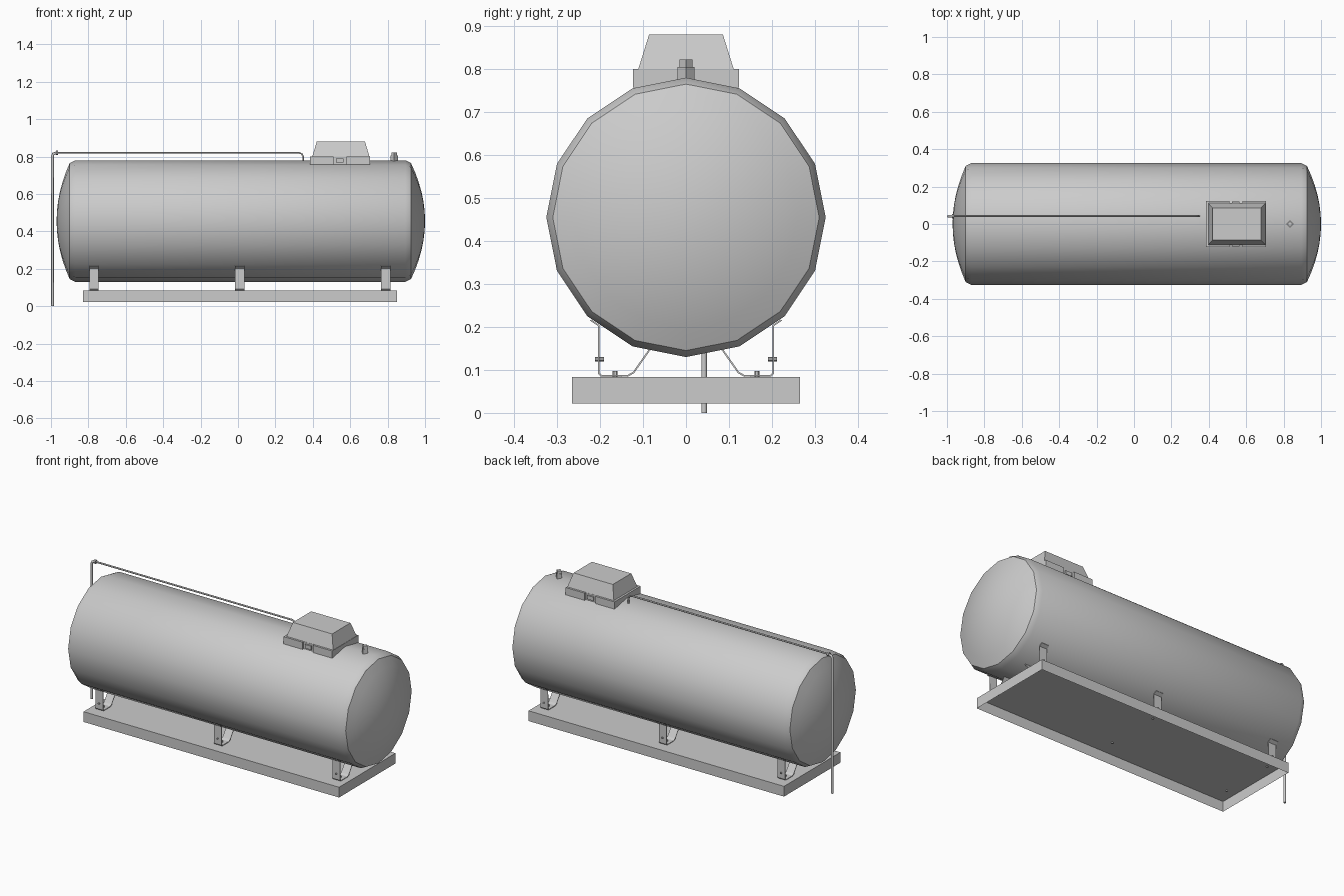
import bpy, bmesh
from math import cos, sin, pi, radians
from mathutils import Vector

cube = bpy.data.objects.get("Cube")
if cube:
    bpy.data.objects.remove(cube, do_unlink=True)

grey = bpy.data.materials.new("light grey paint")
grey.use_nodes = True
COLOUR = (0.60, 0.60, 0.60, 1)
grey.diffuse_color = COLOUR
grey.node_tree.nodes["Principled BSDF"].inputs["Base Color"].default_value = COLOUR


def add(name, bm):
    bmesh.ops.recalc_face_normals(bm, faces=bm.faces)
    mesh = bpy.data.meshes.new(name)
    bm.to_mesh(mesh)
    bm.free()
    obj = bpy.data.objects.new(name, mesh)
    bpy.context.collection.objects.link(obj)
    mesh.materials.append(grey)
    return obj


def smooth(obj, angle=30):
    bpy.ops.object.select_all(action='DESELECT')
    obj.select_set(True)
    bpy.context.view_layer.objects.active = obj
    bpy.ops.object.shade_smooth_by_angle(angle=radians(angle))


def block(name, lo, hi, inset=0.0, inset_y=None):
    """Box between two corners, its top optionally drawn in to a taper."""
    bm = bmesh.new()
    bmesh.ops.create_cube(bm, size=1)
    inset_y = inset if inset_y is None else inset_y
    for v in bm.verts:
        top = v.co.z > 0
        side = (inset, inset_y, 0) if top else (0, 0, 0)
        v.co = Vector([hi[i] - side[i] if v.co[i] > 0 else lo[i] + side[i]
                       for i in range(3)])
    return add(name, bm)


def rod(name, a, b, radius, sides=6):
    """Prism with a corner on the x axis, running between two points."""
    bm = bmesh.new()
    a, b = Vector(a), Vector(b)
    bmesh.ops.create_cone(bm, cap_ends=True, segments=sides, radius1=radius,
                          radius2=radius, depth=(b - a).length)
    turn = (b - a).to_track_quat('Z', 'Y').to_matrix()
    for v in bm.verts:
        v.co = turn @ v.co + (a + b) / 2
    return add(name, bm)


def pipe(name, points, radius):
    curve = bpy.data.curves.new(name, 'CURVE')
    curve.dimensions = '3D'
    curve.bevel_depth = radius
    curve.bevel_resolution = 1
    curve.use_fill_caps = True
    line = curve.splines.new('POLY')
    line.points.add(len(points) - 1)
    for p, co in zip(line.points, points):
        p.co = (*co, 1)
    curve.materials.append(grey)
    obj = bpy.data.objects.new(name, curve)
    bpy.context.collection.objects.link(obj)


# Tank: sixteen-sided drum with softened rims and shallow domed ends
AXIS, SIDES = 0.455, 16
RIM, RADIUS = 0.31, 0.325


def dome(rim_x, tip_x):
    steps = 6
    return [(rim_x + (tip_x - rim_x) * (1 - (1 - i / steps) ** 2), RIM * (1 - i / steps))
            for i in range(steps)]


profile = dome(-0.9, -0.97)[::-1] + [(-0.87, RADIUS), (0.895, RADIUS)] + dome(0.925, 1.0)
bm = bmesh.new()
rings = [[bm.verts.new((x, r * sin(2 * pi * i / SIDES), AXIS + r * cos(2 * pi * i / SIDES)))
          for i in range(SIDES)] for x, r in profile]
for one, two in zip(rings, rings[1:]):
    for i in range(SIDES):
        j = (i + 1) % SIDES
        bm.faces.new((one[i], one[j], two[j], two[i]))
for ring, tip_x in ((rings[0], -0.97), (rings[-1], 1.0)):
    tip = bm.verts.new((tip_x, 0, AXIS))
    for i in range(SIDES):
        bm.faces.new((ring[i], ring[(i + 1) % SIDES], tip))
smooth(add("tank", bm))

# Base tray, open underneath
tray = block("base_tray", (-0.83, -0.265, 0.022), (0.85, 0.265, 0.083))
bm = bmesh.new()
bm.from_mesh(tray.data)
bmesh.ops.delete(bm, geom=[f for f in bm.faces if f.normal.z < -0.5], context='FACES_ONLY')
bm.to_mesh(tray.data)
bm.free()

# Bent strap feet with bolts, three pairs
STRAP = [(0.222, 0.216), (0.203, 0.203), (0.203, 0.092), (0.197, 0.086), (0.136, 0.086),
         (0.122, 0.094), (0.084, 0.148)]
for place, x in (("right", -0.77), ("middle", 0.01), ("left", 0.79)):
    for side, s in (("front", -1), ("back", 1)):
        label = f"{place}_{side}"
        bm = bmesh.new()
        pairs = [[bm.verts.new((x + dx, s * y, z)) for dx in (-0.025, 0.025)] for y, z in STRAP]
        for p, q in zip(pairs, pairs[1:]):
            bm.faces.new((p[0], p[1], q[1], q[0]))
        foot = add(f"foot_strap_{label}", bm)
        solid = foot.modifiers.new("thickness", 'SOLIDIFY')
        solid.thickness = 0.004
        solid.offset = 0
        rod(f"floor_bolt_{label}", (x, s * 0.165, 0.078), (x, s * 0.165, 0.098), 0.006)
        rod(f"side_bolt_{label}", (x, s * 0.191, 0.125), (x, s * 0.212, 0.125), 0.005)

# Manhole: collar in two halves, recessed middle, latches and tapered hood
block("collar_right", (0.385, -0.123, 0.757), (0.51, 0.123, 0.80))
block("collar_left", (0.58, -0.123, 0.757), (0.705, 0.123, 0.80))
block("collar_middle", (0.51, -0.112, 0.757), (0.58, 0.112, 0.80))
for side, s in (("front", -1), ("back", 1)):
    y = sorted((s * 0.111, s * 0.121))
    block(f"latch_{side}", (0.525, y[0], 0.768), (0.565, y[1], 0.79))
block("manhole_hood", (0.397, -0.111, 0.80), (0.703, 0.111, 0.88), 0.024, 0.025)

# Relief valve
rod("valve_body", (0.835, 0, 0.77), (0.835, 0, 0.805), 0.02, 4)
rod("valve_cap", (0.835, 0, 0.805), (0.835, 0, 0.822), 0.015, 4)

# Filling pipe along the top and vertical drop pipe at the right end
Y = 0.042
pipe("top_pipe", [(-0.97, Y, 0.821), (0.325, Y, 0.821), (0.341, Y, 0.815),
                  (0.348, Y, 0.80), (0.348, Y, 0.77)], 0.005)
pipe("drop_pipe", [(-0.992, Y, 0), (-0.992, Y, 0.802), (-0.987, Y, 0.815), (-0.965, Y, 0.821)],
     0.0075)
rod("pipe_coupling", (-0.974, Y, 0.821), (-0.962, Y, 0.821), 0.012, 8)
